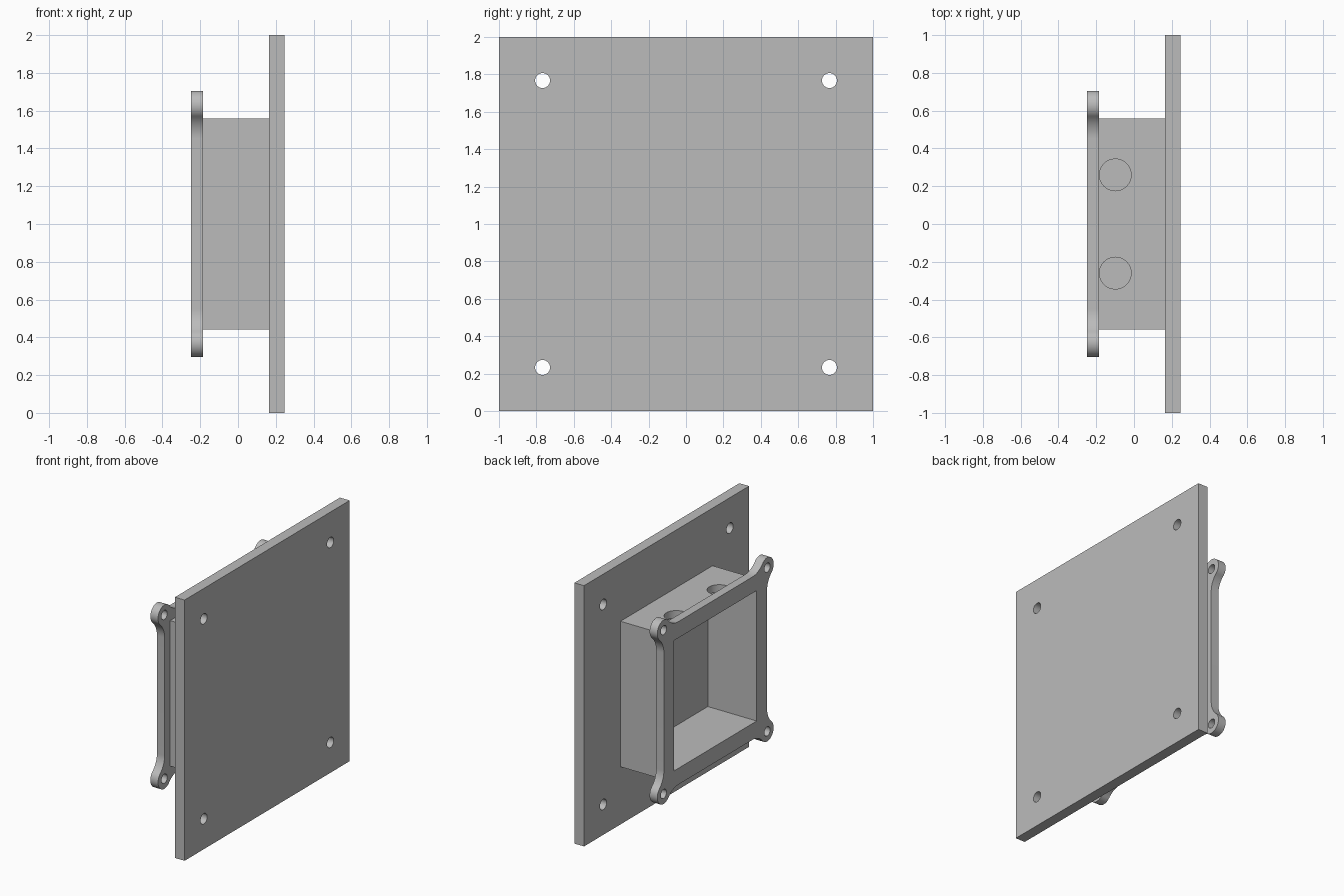
import bpy, bmesh
from math import sin, cos, pi, sqrt, atan2
from mathutils import Matrix

cube = bpy.data.objects.get("Cube")
if cube:
    bpy.data.objects.remove(cube, do_unlink=True)

grey = bpy.data.materials.new("light grey")
grey.use_nodes = True
COLOR = (0.5, 0.5, 0.5, 1)
grey.diffuse_color = COLOR
grey.node_tree.nodes["Principled BSDF"].inputs["Base Color"].default_value = COLOR

MID = 1.0  # height of the centre


def arc(cx, cy, r, a0, a1, n):
    return [(cx + r * cos(a0 + (a1 - a0) * i / n),
             cy + r * sin(a0 + (a1 - a0) * i / n)) for i in range(n + 1)]


def circle(cx, cy, r, n=40):
    return arc(cx, cy, r, 0, 2 * pi, n)[:-1]


def square(h):
    return [(-h, -h), (h, -h), (h, h), (-h, h)]


def corner_holes(d, r):
    return [circle(sx * d, sy * d, r) for sx in (-1, 1) for sy in (-1, 1)]


def slab(name, x0, x1, loops):
    """Extrude an outline with holes, drawn in the y-z plane, from x0 to x1."""
    cu = bpy.data.curves.new(name, "CURVE")
    cu.dimensions, cu.fill_mode, cu.extrude = "2D", "BOTH", (x1 - x0) / 2
    for pts in loops:
        sp = cu.splines.new("POLY")
        sp.points.add(len(pts) - 1)
        for p, (u, v) in zip(sp.points, pts):
            p.co = (u, v, 0, 1)
        sp.use_cyclic_u = True
    ob = bpy.data.objects.new(name, cu)
    bpy.context.collection.objects.link(ob)
    bpy.ops.object.select_all(action="DESELECT")
    ob.select_set(True)
    bpy.context.view_layer.objects.active = ob
    bpy.ops.object.convert(target="MESH")
    ob = bpy.context.object
    # local x, y, z become world y, z, x
    turn = Matrix(((0, 0, 1, (x0 + x1) / 2), (1, 0, 0, 0), (0, 1, 0, MID), (0, 0, 0, 1)))
    bm = bmesh.new()
    bm.from_mesh(ob.data)
    bm.transform(turn)
    bmesh.ops.remove_doubles(bm, verts=bm.verts, dist=1e-5)
    bmesh.ops.recalc_face_normals(bm, faces=bm.faces)
    bm.to_mesh(ob.data)
    bm.free()
    ob.data.materials.clear()
    ob.data.materials.append(grey)
    return ob


def smooth(ob):
    bpy.ops.object.select_all(action="DESELECT")
    ob.select_set(True)
    bpy.context.view_layer.objects.active = ob
    bpy.ops.object.shade_smooth_by_angle(angle=pi / 6)


# Square mounting plate with four bolt holes
plate = slab("mounting_plate", 0.165, 0.247, [square(1.0)] + corner_holes(0.767, 0.04))
smooth(plate)

# Open box walls, with two round ports drilled through the top wall
OPENING = 0.5
box = slab("box_walls", -0.185, 0.165, [square(0.558), square(OPENING)])
for y in (-0.26, 0.26):
    bpy.ops.mesh.primitive_cylinder_add(vertices=48, radius=0.084, depth=0.3,
                                        location=(-0.099, y, MID + 0.53))
    cutter = bpy.context.object
    cutter.name = "port_cutter"
    cutter.hide_render = True
    cutter.data.materials.append(grey)
    mod = box.modifiers.new("port", "BOOLEAN")
    mod.operation, mod.solver, mod.object = "DIFFERENCE", "EXACT", cutter
    bpy.context.view_layer.objects.active = box
    bpy.ops.object.modifier_apply(modifier=mod.name)
    bpy.data.objects.remove(cutter, do_unlink=True)
smooth(box)

# Flange: straight edges sweeping through concave fillets into round ears
EAR, EAR_R, EDGE, FILLET = 0.628, 0.077, 0.625, 0.16
reach = EDGE + FILLET                                  # fillet centre, outward
along = EAR - sqrt((EAR_R + FILLET) ** 2 - (reach - EAR) ** 2)
tilt = atan2(EAR - along, reach - EAR)                 # direction ear to fillet
corner = (arc(reach, along, FILLET, pi, pi - tilt, 12)
          + arc(EAR, EAR, EAR_R, -tilt, pi / 2 + tilt, 32)[1:-1]
          + arc(along, reach, FILLET, -pi / 2 + tilt, -pi / 2, 12))
outline = []
for k in range(4):
    c, s = round(cos(k * pi / 2)), round(sin(k * pi / 2))
    outline += [(c * u - s * v, s * u + c * v) for u, v in corner]
flange = slab("eared_flange", -0.25, -0.185,
              [outline, square(OPENING)] + corner_holes(EAR, 0.035))
smooth(flange)
